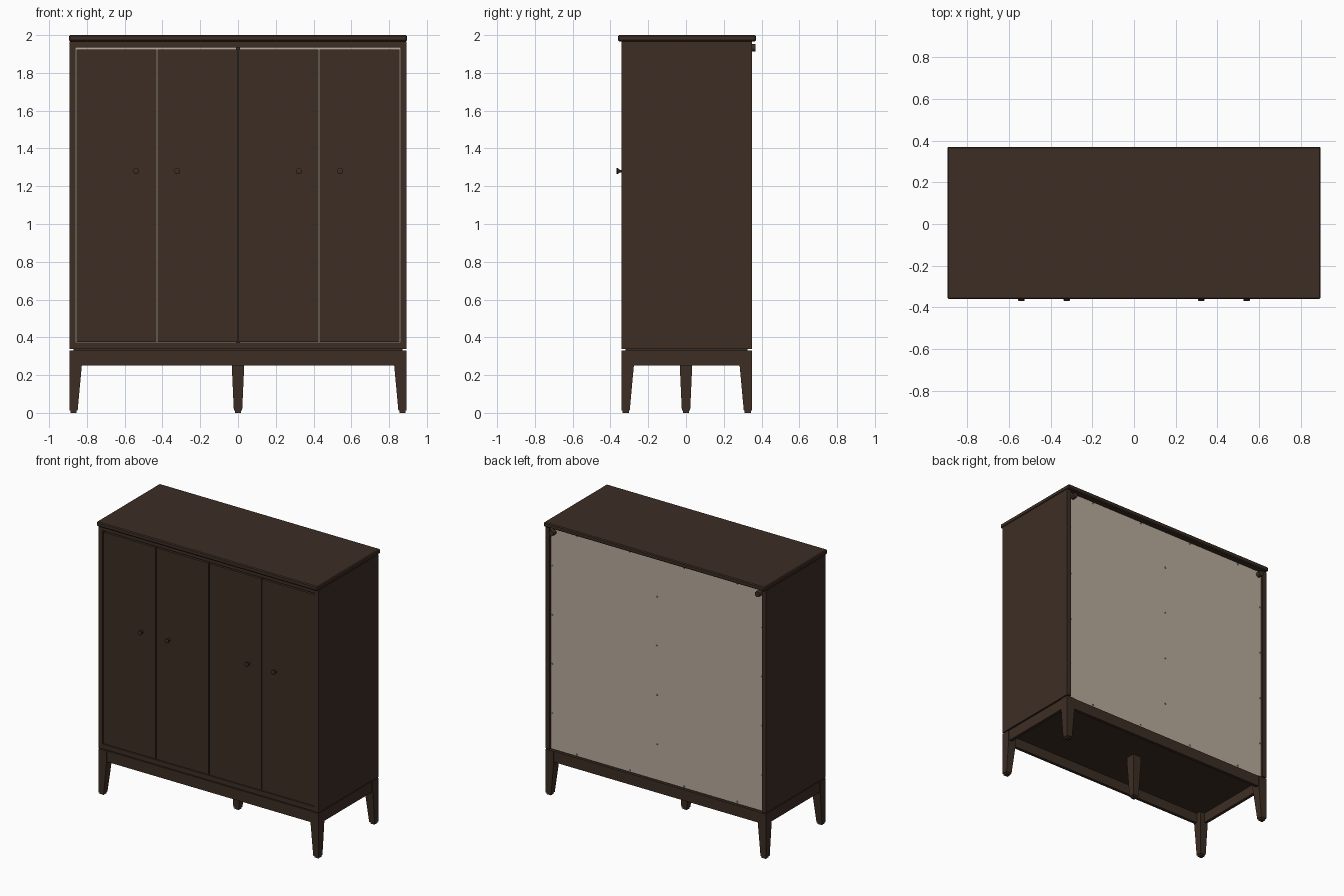
import bpy, bmesh
from math import radians
from mathutils import Matrix

old = bpy.data.objects.get("Cube")
if old:
    bpy.data.objects.remove(old, do_unlink=True)


def material(name, rgb):
    m = bpy.data.materials.new(name)
    m.use_nodes = True
    m.diffuse_color = (*rgb, 1)
    m.node_tree.nodes["Principled BSDF"].inputs["Base Color"].default_value = (*rgb, 1)
    return m


BROWN = material("dark brown wood", (0.046, 0.027, 0.018))
PALE = material("pale backing board", (0.48, 0.41, 0.33))
METAL = material("grey metal", (0.3, 0.29, 0.27))


def finish(name, bm, mat, bevel=0):
    bmesh.ops.recalc_face_normals(bm, faces=bm.faces)
    mesh = bpy.data.meshes.new(name)
    bm.to_mesh(mesh)
    bm.free()
    mesh.materials.append(mat)
    ob = bpy.data.objects.new(name, mesh)
    bpy.context.collection.objects.link(ob)
    if bevel:
        mod = ob.modifiers.new("Bevel", "BEVEL")
        mod.width = bevel
        mod.segments = 1
    return ob


def box(name, x, y, z, mat=BROWN, bevel=0):
    """Box from (min, max) ranges."""
    bm = bmesh.new()
    bmesh.ops.create_cube(bm, size=1)
    for v in bm.verts:
        v.co = [r[0] if c < 0 else r[1] for r, c in zip((x, y, z), v.co)]
    return finish(name, bm, mat, bevel)


def lathe_y(name, x, y, z, profile, mat=BROWN, sides=20):
    """Turned part along y; profile holds (radius, offset) pairs."""
    bm = bmesh.new()
    rings = []
    for r, d in profile:
        c = bmesh.ops.create_circle(bm, segments=sides, radius=r)
        rot = Matrix.Translation((x, y + d, z)) @ Matrix.Rotation(radians(90), 4, "X")
        bmesh.ops.transform(bm, matrix=rot, verts=c["verts"])
        rings.append(c["verts"])
    for a, b in zip(rings, rings[1:]):
        for i in range(sides):
            j = (i + 1) % sides
            bm.faces.new((a[i], a[j], b[j], b[i]))
    bm.faces.new(rings[0])
    bm.faces.new(rings[-1])
    ob = finish(name, bm, mat)
    bpy.context.view_layer.objects.active = ob
    ob.select_set(True)
    bpy.ops.object.shade_smooth_by_angle(angle=radians(35))
    ob.select_set(False)


def leg(name, x, y, sx, sy):
    """Square leg, tapering on its inner sides; sx, sy point outward (0 = centred)."""
    bm = bmesh.new()
    rings = []
    for z, w in ((0.33, 0.066), (0.25, 0.066), (0.012, 0.044),
                 (0.012, 0.034), (0, 0.034)):
        pad = 0.005 if w < 0.04 else 0
        cx, cy = x - sx * (w / 2 + pad), y - sy * (w / 2 + pad)
        rings.append([bm.verts.new((cx + i * w / 2, cy + j * w / 2, z))
                      for i, j in ((-1, -1), (1, -1), (1, 1), (-1, 1))])
    for a, b in zip(rings, rings[1:]):
        for i in range(4):
            j = (i + 1) % 4
            bm.faces.new((a[i], a[j], b[j], b[i]))
    bm.faces.new(rings[0])
    bm.faces.new(rings[-1])
    finish(name, bm, BROWN)


W, FRONT, BACK = 0.893, -0.342, 0.35

# Top with a chamfered edge
box("top", (-0.895, 0.895), (-0.36, 0.37), (1.967, 2.0), bevel=0.006)

# Carcass
for side, s in (("left", 1), ("right", -1)):
    box(side + "_side", sorted((s * W, s * 0.86)), (FRONT, BACK), (0.337, 1.967))
box("bottom_panel", (-0.86, 0.86), (FRONT + 0.003, 0.325), (0.337, 0.372))
box("top_rail", (-0.86, 0.86), (FRONT + 0.004, FRONT + 0.03), (1.935, 1.967))
box("divider", (-0.01, 0.01), (-0.305, 0.325), (0.372, 1.967))
box("back_panel", (-0.86, 0.86), (0.325, 0.335), (0.337, 1.96), PALE)

# Four doors, the two inner ones split by a fine plank seam
PITCH, GAP = 0.4285, 0.003
for i in range(4):
    a, b = (i - 2) * PITCH + GAP, (i - 1) * PITCH - GAP
    mid = (a + b) / 2
    parts = [(a, mid - 0.001), (mid + 0.001, b)] if i == 1 else [(a, b)]
    for k, span in enumerate(parts):
        box(f"door_{i + 1}_plank_{k + 1}", span, (FRONT + 0.006, FRONT + 0.03), (0.376, 1.924))

# Knobs
KNOB = [(0.012, 0), (0.007, -0.006), (0.007, -0.014), (0.016, -0.026), (0.016, -0.031), (0.012, -0.033)]
for i, x in enumerate((-0.54, -0.322, 0.322, 0.54)):
    lathe_y(f"knob_{i + 1}", x, FRONT + 0.006, 1.28, KNOB)

# Base frame and legs
for side, s in (("left", 1), ("right", -1)):
    box(side + "_base_rail", sorted((s * 0.888, s * 0.865)), (-0.28, 0.285), (0.25, 0.33))
    leg("front_leg_" + side, s * W, FRONT, s, -1)
    leg("back_leg_" + side, s * W, BACK, s, 1)
for name, y in (("front", (FRONT + 0.005, FRONT + 0.028)), ("back", (BACK - 0.028, BACK - 0.005))):
    box(name + "_base_rail", (-0.83, 0.83), y, (0.25, 0.33))
box("base_spacer", (-0.87, 0.87), (-0.32, 0.325), (0.322, 0.337))
leg("middle_leg", 0, 0, 0, 0)

# Wall brackets and back panel pins
for side, s in (("left", 1), ("right", -1)):
    lathe_y("wall_bracket_" + side, s * 0.835, 0.335, 1.932, [(0.02, 0), (0.02, 0.033)])
PIN = [(0.006, 0), (0.006, 0.006)]
for i in range(4):
    z = 0.6 + i * 0.36
    for x in (-0.85, 0, 0.85):
        lathe_y("back_pin", x, 0.335, z, PIN, METAL, 8)
for x in (-0.65, -0.22, 0.22, 0.65):
    lathe_y("back_pin", x, 0.335, 0.35, PIN, METAL, 8)
    lathe_y("back_pin", x, 0.335, 1.95, PIN, METAL, 8)
